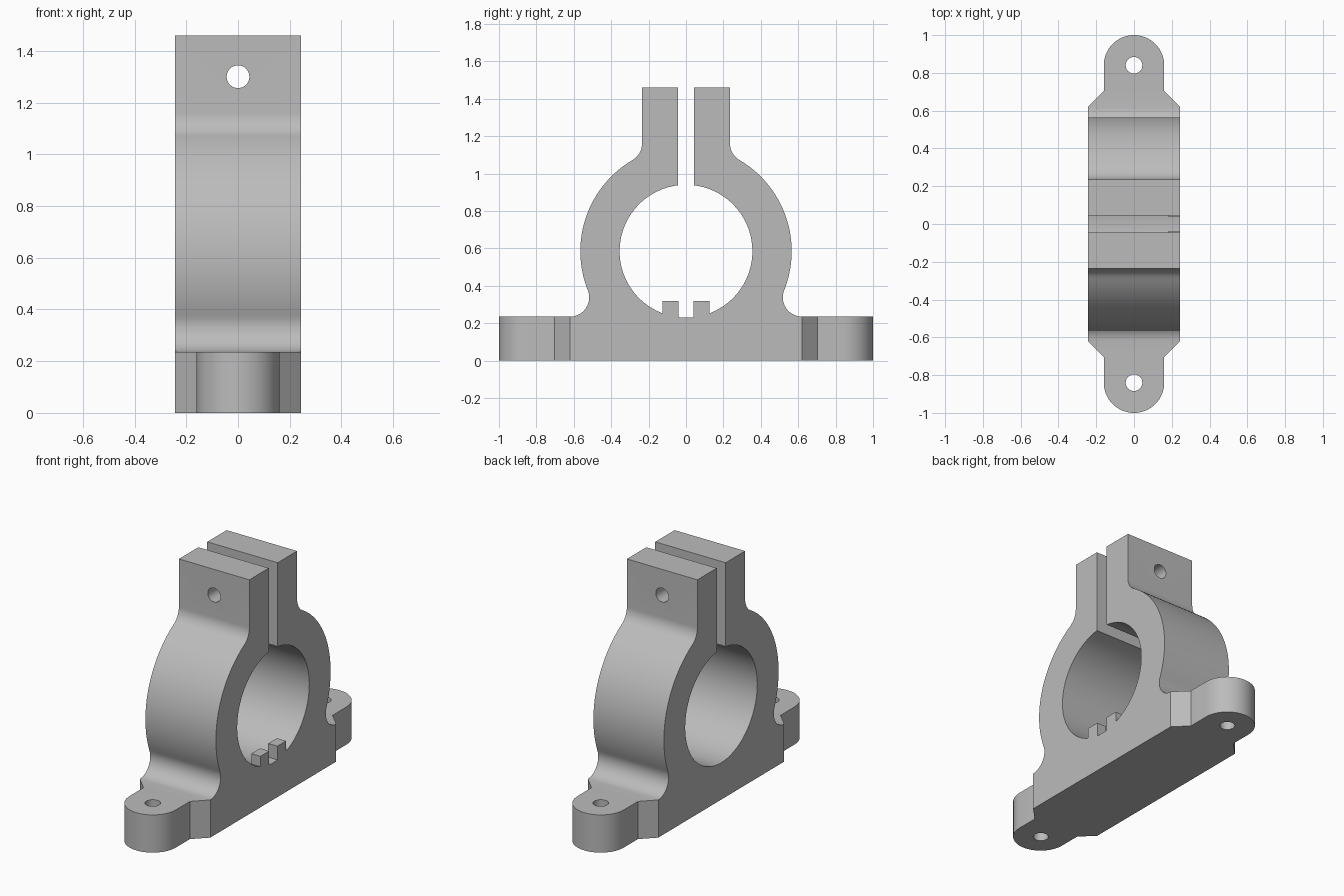
import bpy, bmesh
from math import sin, cos, pi, sqrt, asin, atan2
from mathutils import Vector

cube = bpy.data.objects.get("Cube")
if cube:
    bpy.data.objects.remove(cube, do_unlink=True)

# Main sizes
HALF_W = 0.243        # half width along x
BASE_H = 0.235        # foot thickness
BASE_Y = 0.62         # where the feet begin
TOP = 1.46
RING_Z, RING_R, BORE_R = 0.585, 0.565, 0.355
NECK_Y, SLOT_Y = 0.235, 0.044
FILLET = 0.103
FOOT_R, HOLE_R, HOLE_Y = 0.16, 0.044, 0.84
BOLT_Z = 1.30

metal = bpy.data.materials.new("light grey")
metal.use_nodes = True
colour = (0.5, 0.5, 0.5, 1)
metal.diffuse_color = colour
metal.node_tree.nodes["Principled BSDF"].inputs["Base Color"].default_value = colour


def arc(cu, cv, r, a, b, n):
    return [(cu + r * cos(a + (b - a) * i / n), cv + r * sin(a + (b - a) * i / n))
            for i in range(n + 1)]


def prism(name, outline, axis, low, high):
    """Extrude a closed 2D outline along x (outline in y,z), y (x,z) or z (x,y)."""
    place = {"x": lambda u, v: (low, u, v),
             "y": lambda u, v: (u, low, v),
             "z": lambda u, v: (u, v, low)}[axis]
    way = {"x": Vector((1, 0, 0)), "y": Vector((0, 1, 0)), "z": Vector((0, 0, 1))}[axis]
    bm = bmesh.new()
    face = bm.faces.new([bm.verts.new(place(u, v)) for u, v in outline])
    out = bmesh.ops.extrude_face_region(bm, geom=[face])
    moved = [g for g in out["geom"] if isinstance(g, bmesh.types.BMVert)]
    bmesh.ops.translate(bm, verts=moved, vec=way * (high - low))
    bmesh.ops.recalc_face_normals(bm, faces=bm.faces)
    mesh = bpy.data.meshes.new(name)
    bm.to_mesh(mesh)
    bm.free()
    mesh.materials.append(metal)
    obj = bpy.data.objects.new(name, mesh)
    bpy.context.collection.objects.link(obj)
    return obj


def combine(target, tool, operation):
    """Apply a boolean and discard the tool."""
    mod = target.modifiers.new(operation.lower(), "BOOLEAN")
    mod.operation, mod.solver, mod.object = operation, "EXACT", tool
    bpy.context.view_layer.objects.active = target
    bpy.ops.object.modifier_apply(modifier=mod.name)
    bpy.data.objects.remove(tool, do_unlink=True)


# Half outline of the clamp: foot fillet, ring, neck fillet, neck, slot, bore
reach = RING_R + FILLET
low_z = BASE_H + FILLET
low_y = sqrt(reach ** 2 - (RING_Z - low_z) ** 2)
low_angle = atan2(low_z - RING_Z, low_y)
neck_c = NECK_Y + FILLET
neck_z = RING_Z + sqrt(reach ** 2 - neck_c ** 2)
neck_angle = atan2(neck_z - RING_Z, neck_c)
slot_angle = pi / 2 - asin(SLOT_Y / BORE_R)

half = [(BASE_Y, 0), (BASE_Y, BASE_H)]
half += arc(low_y, low_z, FILLET, -pi / 2, low_angle - pi, 16)
half += arc(0, RING_Z, RING_R, low_angle, neck_angle, 36)[1:-1]
half += arc(neck_c, neck_z, FILLET, neck_angle - pi, -pi, 10)
half += [(NECK_Y, TOP), (SLOT_Y, TOP)]
half += arc(0, RING_Z, BORE_R, slot_angle, -pi / 2, 40)
outline = half + [(-y, z) for y, z in reversed(half[:-1])]
clamp = prism("split_clamp_bracket", outline, "x", -HALF_W, HALF_W)

# Rounded mounting feet, front and back, with vertical screw holes
for s in (-1, 1):
    plan = [(HALF_W, BASE_Y), (FOOT_R, BASE_Y + HALF_W - FOOT_R)]
    plan += arc(0, 1 - FOOT_R, FOOT_R, 0, pi, 32)
    plan += [(-FOOT_R, BASE_Y + HALF_W - FOOT_R), (-HALF_W, BASE_Y)]
    foot = prism("foot", [(x, s * y) for x, y in plan], "z", 0, BASE_H)
    combine(clamp, foot, "UNION")
    hole = prism("screw_hole", arc(0, s * HOLE_Y, HOLE_R, 0, 2 * pi, 32)[:-1], "z", -0.1, 0.4)
    combine(clamp, hole, "DIFFERENCE")

# Two small stop tabs at the bottom of the bore, on the left side
for s in (-1, 1):
    tab = [(s * 0.04, 0.15), (s * 0.126, 0.15), (s * 0.126, 0.318), (s * 0.04, 0.318)]
    combine(clamp, prism("stop_tab", tab, "x", 0.18, HALF_W), "UNION")

# Clamp bolt hole through both ears
bolt = prism("bolt_hole", arc(0, BOLT_Z, HOLE_R, 0, 2 * pi, 32)[:-1], "y", -0.5, 0.5)
combine(clamp, bolt, "DIFFERENCE")

bpy.ops.object.select_all(action="DESELECT")
clamp.select_set(True)
bpy.context.view_layer.objects.active = clamp
bpy.ops.object.shade_smooth_by_angle(angle=pi / 6)
